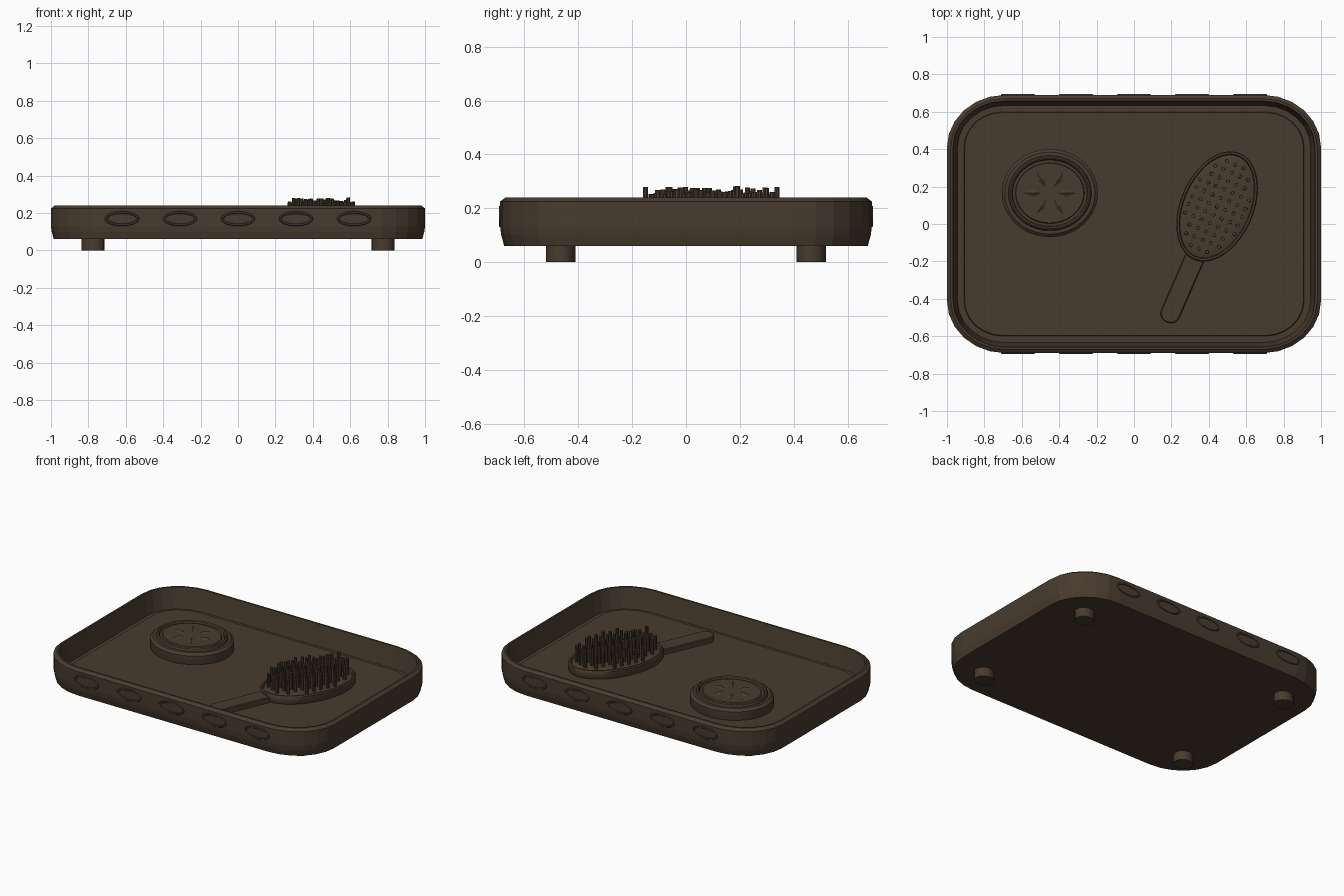
import bpy
import bmesh
import random
from math import sin, cos, pi, radians
from mathutils import Matrix

random.seed(4)
if "Cube" in bpy.data.objects:
    bpy.data.objects.remove(bpy.data.objects["Cube"], do_unlink=True)

brown = bpy.data.materials.new("dark bronze brown")
brown.use_nodes = True
COLOUR = (0.066, 0.044, 0.027, 1)
brown.diffuse_color = COLOUR
brown.node_tree.nodes["Principled BSDF"].inputs["Base Color"].default_value = COLOUR

FLOOR = 0.11


def finish(name, bm, matrix=Matrix(), smooth=False):
    bmesh.ops.recalc_face_normals(bm, faces=bm.faces)
    mesh = bpy.data.meshes.new(name)
    bm.to_mesh(mesh)
    bm.free()
    mesh.materials.append(brown)
    obj = bpy.data.objects.new(name, mesh)
    bpy.context.collection.objects.link(obj)
    obj.matrix_world = matrix
    if smooth:
        bpy.ops.object.select_all(action='DESELECT')
        obj.select_set(True)
        bpy.context.view_layer.objects.active = obj
        bpy.ops.object.shade_smooth_by_angle(angle=radians(35))
    return obj


def rounded_rect(hx, hy, rx, ry, steps=6):
    """Outline function: gives the loop shrunk by an inset."""
    def loop(inset):
        points = []
        for quarter, (sx, sy) in enumerate([(1, 1), (-1, 1), (-1, -1), (1, -1)]):
            for i in range(steps + 1):
                a = (quarter + i / steps) * pi / 2
                points.append((sx * (hx - rx) + cos(a) * (rx - inset),
                               sy * (hy - ry) + sin(a) * (ry - inset)))
        return points
    return loop


def ellipse(rx, ry, sides=40):
    def loop(inset):
        return [(cos(2 * pi * i / sides) * (rx - inset),
                 sin(2 * pi * i / sides) * (ry - inset)) for i in range(sides)]
    return loop


def loft(bm, outline, levels):
    """Stack outline loops at (inset, z) levels, bridge and cap them."""
    loops = [[bm.verts.new((x, y, z)) for x, y in outline(inset)]
             for inset, z in levels]
    n = len(loops[0])
    for low, high in zip(loops, loops[1:]):
        for i in range(n):
            j = (i + 1) % n
            bm.faces.new((low[i], low[j], high[j], high[i]))
    bm.faces.new(loops[0])
    bm.faces.new(loops[-1])


def lofted(name, outline, levels, matrix=Matrix(), smooth=False):
    bm = bmesh.new()
    loft(bm, outline, levels)
    return finish(name, bm, matrix, smooth)


# Tray shell with a chamfered rim and sloping inner wall
lofted("tray", rounded_rect(1, 0.69, 0.31, 0.28),
       [(0.015, 0.06), (0.004, 0.10), (0, 0.13), (0, 0.225), (0.02, 0.24),
        (0.032, 0.24), (0.055, FLOOR), (0.056, FLOOR - 0.005)])

# Thin liner on the tray floor
lofted("floor_liner", rounded_rect(0.91, 0.6, 0.21, 0.19),
       [(0, FLOOR - 0.008), (0, FLOOR + 0.004), (0.004, FLOOR + 0.008)])

# Four feet
for side, sx in (("left", 1), ("right", -1)):
    for end, sy in (("front", -1), ("back", 1)):
        lofted(f"{end}_{side}_foot", ellipse(0.062, 0.055, 16), [(0, 0), (0, 0.07)],
               Matrix.Translation((sx * 0.775, sy * 0.465, 0)), True)

# Raised oval rings along the front and back walls
for end, sy in (("front", -1), ("back", 1)):
    for k in range(5):
        bm = bmesh.new()
        rings, tube = 28, 6
        grid = []
        for i in range(rings):
            a = 2 * pi * i / rings
            row = []
            for j in range(tube):
                b = 2 * pi * j / tube
                grow = 0.008 * cos(b)
                row.append(bm.verts.new(((0.084 + grow) * cos(a), 0.006 * sin(b),
                                         (0.033 + grow) * sin(a))))
            grid.append(row)
        for i in range(rings):
            for j in range(tube):
                ni, nj = (i + 1) % rings, (j + 1) % tube
                bm.faces.new((grid[i][j], grid[ni][j], grid[ni][nj], grid[i][nj]))
        finish(f"{end}_oval_{k + 1}", bm,
               Matrix.Translation(((k - 2) * 0.31, sy * 0.689, 0.17)), True)

# Round compact with a stepped lid and raised ring
compact = Matrix.Translation((-0.45, 0.165, 0))
lofted("compact", ellipse(0.257, 0.235),
       [(0.004, FLOOR), (0, 0.125), (0, 0.175), (0.016, 0.19), (0.034, 0.19),
        (0.038, 0.205), (0.046, 0.21), (0.054, 0.205), (0.058, 0.195),
        (0.072, 0.195), (0.076, 0.202), (0.084, 0.202)], compact, True)

# Six faceted petals on the lid
bm = bmesh.new()
for k in range(6):
    a = k * pi / 3
    shape = [(0.035, 0), (0.085, 0.024), (0.145, 0), (0.085, -0.024)]
    base = []
    for r, w in shape:
        base.append(bm.verts.new(((r * cos(a) - w * sin(a)) * 1.04,
                                  (r * sin(a) + w * cos(a)) * 0.95, 0.2)))
    peak = bm.verts.new((0.085 * cos(a) * 1.04, 0.085 * sin(a) * 0.95, 0.213))
    for i in range(4):
        bm.faces.new((base[i], base[(i + 1) % 4], peak))
    bm.faces.new(base)
finish("compact_petals", bm, compact)

# Hairbrush: oval head with a rim, and a flat handle
brush = Matrix.Translation((0.444, 0.094, 0)) @ Matrix.Rotation(radians(-23.5), 4, 'Z')
lofted("brush_head", ellipse(0.196, 0.31),
       [(0.008, FLOOR), (0, 0.125), (0, 0.165), (0.005, 0.172), (0.015, 0.172),
        (0.02, 0.162), (0.03, 0.166), (0.06, 0.17)], brush, True)
lofted("brush_handle", rounded_rect(0.053, 0.21, 0.05, 0.05, 5),
       [(0.004, FLOOR), (0, FLOOR + 0.006), (0, 0.148), (0.005, 0.153)],
       brush @ Matrix.Translation((0, -0.465, 0)))

# Bristles of uneven length in a grid on the head
bm = bmesh.new()
for col in range(-3, 4):
    for row in range(-5, 6):
        x, y = col * 0.048, row * 0.049
        if (x / 0.155) ** 2 + (y / 0.265) ** 2 > 1:
            continue
        top = random.uniform(0.25, 0.282)
        bmesh.ops.create_cone(bm, cap_ends=True, segments=8, radius1=0.011,
                              radius2=0.01, depth=top - 0.16,
                              matrix=Matrix.Translation((x, y, (top + 0.16) / 2)))
finish("brush_bristles", bm, brush)
